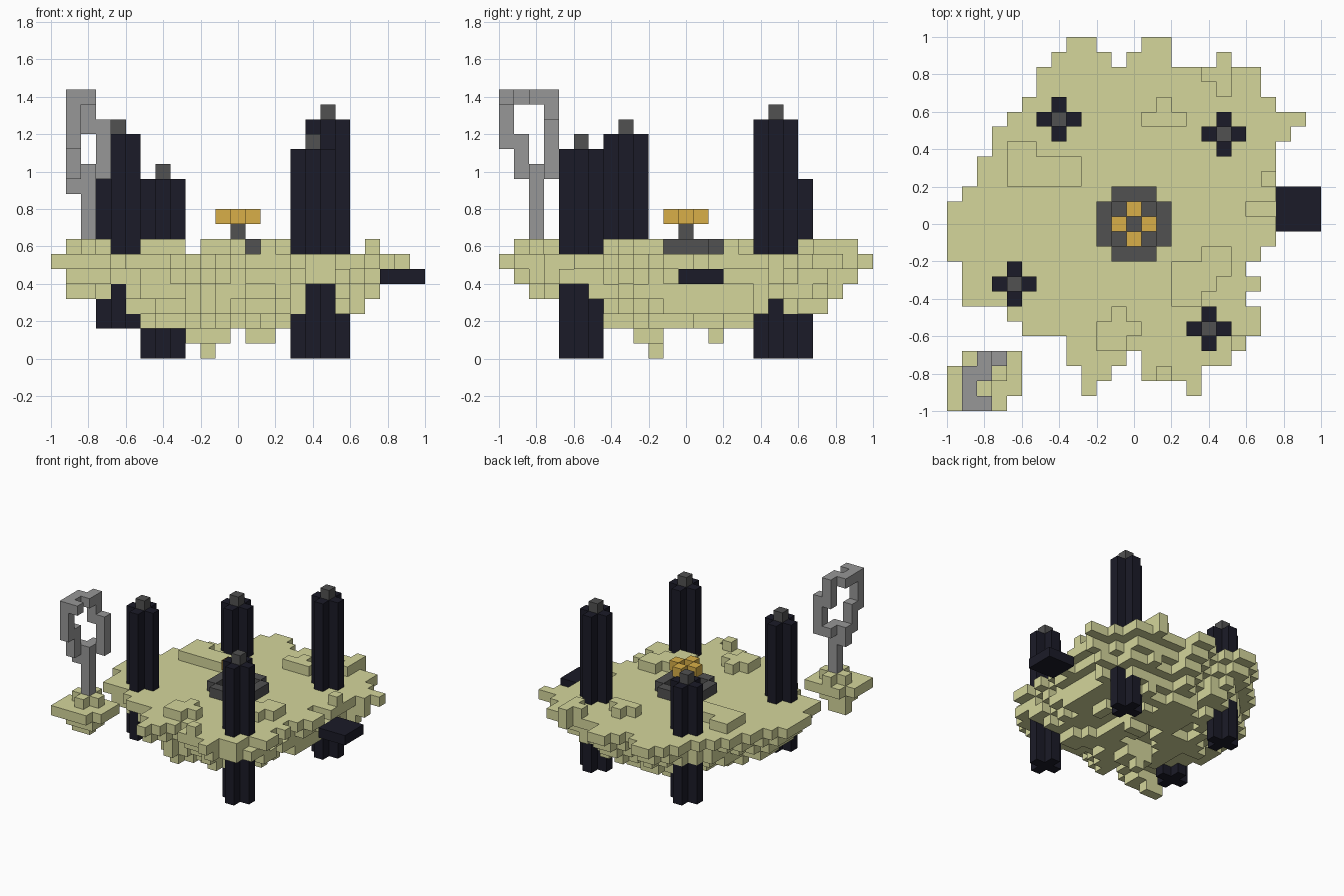
import bpy
import bmesh
from mathutils import Vector, noise

S = 0.08  # size of one block

cube = bpy.data.objects.get("Cube")
if cube:
    bpy.data.objects.remove(cube)


def material(name, r, g, b):
    m = bpy.data.materials.new(name)
    m.use_nodes = True
    m.diffuse_color = (r, g, b, 1)
    m.node_tree.nodes["Principled BSDF"].inputs["Base Color"].default_value = (r, g, b, 1)
    return m


sand = material("pale olive sand", 0.66, 0.67, 0.33)
obsidian = material("dark navy stone", 0.011, 0.011, 0.021)
charcoal = material("charcoal stone", 0.083, 0.083, 0.083)
grey = material("mid grey stone", 0.31, 0.31, 0.31)
gold = material("gold", 0.69, 0.43, 0.065)


def box(x0, x1, y0, y1, z0, z1):
    """Set of block cells, limits included."""
    return {(x, y, z) for x in range(x0, x1 + 1)
            for y in range(y0, y1 + 1) for z in range(z0, z1 + 1)}


def plus(x, y, z0, z1):
    return box(x - 1, x + 1, y, y, z0, z1) | box(x, x, y - 1, y + 1, z0, z1)


def blocks(name, cells, mat):
    """Mesh of only the exposed faces of a set of cells."""
    bm = bmesh.new()
    verts = {}

    def vert(p):
        key = tuple(round(c * 2) for c in p)
        if key not in verts:
            verts[key] = bm.verts.new(p * S)
        return verts[key]

    for cell in sorted(cells):
        centre = Vector(cell) + Vector((0, 0, 0.5))
        for axis in range(3):
            for sign in (-1, 1):
                n = Vector((0, 0, 0))
                n[axis] = sign
                if tuple(int(a + b) for a, b in zip(cell, n)) in cells:
                    continue
                u = Vector((0, 0, 0))
                u[(axis + 1) % 3] = 0.5
                v = n.cross(u)
                mid = centre + n / 2
                bm.faces.new([vert(mid + a * u + b * v)
                              for a, b in ((-1, -1), (1, -1), (1, 1), (-1, 1))])
    mesh = bpy.data.meshes.new(name)
    bm.to_mesh(mesh)
    bm.free()
    mesh.materials.append(mat)
    obj = bpy.data.objects.new(name, mesh)
    bpy.context.collection.objects.link(obj)
    return obj


# Island outline: for each row from back to front, the spans of blocks
rows = [
    [(-4, -3), (1, 2)], [(-5, -2), (0, 2), (6, 6)], [(-6, 8)], [(-6, 8)],
    [(-7, 9)], [(-8, 11)], [(-9, 10)], [(-9, 9)], [(-10, 9)], [(-10, 9)],
    [(-11, 9)], [(-12, 9)], [(-12, 9)], [(-12, 9)], [(-12, 8)], [(-11, 7)],
    [(-11, 8)], [(-11, 7)], [(-8, 8)], [(-7, 8)], [(-4, 6)],
    [(-4, -1), (1, 6)], [(-3, -2), (1, 4)], [(-3, -3), (4, 4)],
]
outline = {(x, 12 - i) for i, spans in enumerate(rows)
           for a, b in spans for x in range(a, b + 1)}

# Island body: outline shrinking towards a ragged, patchy underside
island = set()
for layer, scale in ((6, 1), (5, 0.92), (4, 0.84), (3, 0.75), (2, 0.62)):
    for x in range(-12, 13):
        for y in range(-12, 13):
            solid = layer > 2 or noise.noise(Vector((x, y, 0)) * 0.37) > -0.12
            if solid and (round(x / scale), round(y / scale)) in outline:
                island.add((x, y, layer))

# Lumps hanging underneath
island |= box(-3, -1, -3, -2, 1, 2) | box(1, 2, 2, 2, 1, 2) | {(-2, -2, 0)}

# Hollows around the pillar feet, a ledge above one, and a dip by the slab
island -= box(5, 9, -9, -8, 3, 4) | box(6, 9, -7, -7, 3, 4)
island -= box(7, 9, 6, 7, 3, 3) | box(-7, -7, -8, -5, 2, 3)
island |= box(5, 6, -9, -8, 5, 5) | box(6, 7, -8, -7, 5, 5)
island -= box(8, 9, 1, 1, 6, 6)
island |= box(8, 9, 1, 1, 5, 5)

# Raised patches on the ground
for patch in ((-8, -7, 5, 5), (-8, -4, 3, 4), (1, 3, 7, 7), (2, 2, 8, 8),
              (5, 6, 10, 10), (6, 6, 9, 11), (9, 9, 3, 3), (5, 6, -2, -2),
              (3, 6, -3, -3), (3, 5, -4, -4), (3, 4, -5, -5), (-1, -1, -6, -6),
              (-2, 0, -7, -7), (-2, -1, -8, -8), (2, 2, -10, -10)):
    island |= box(*patch, 7, 7)
blocks("island", island, sand)

# Small separate islet
islet = box(-12, -8, -12, -9, 6, 6) - {(-12, -9, 6), (-8, -12, 6)}
islet |= box(-11, -9, -11, -10, 5, 5) | {(-10, -10, 4), (-11, -10, 4)}
islet |= plus(-10, -10, 7, 7)
blocks("islet", islet, sand)

# Hooped monument on the islet
hoop = box(-10, -10, -10, -10, 8, 12) | {(-11, -10, 11), (-11, -10, 12)}
hoop |= box(-9, -9, -9, -9, 12, 15) | box(-10, -10, -9, -9, 15, 17)
hoop |= box(-11, -11, -12, -10, 17, 17) | {(-10, -10, 17), (-10, -12, 17)}
hoop |= box(-11, -11, -12, -12, 14, 16) | box(-11, -11, -11, -11, 12, 14)
hoop |= {(-10, -9, 12)}
blocks("hoop_monument", hoop, grey)

# Four pillars with caps: x, y, bottom, top layer
for name, x, y, low, high in (("back_right", -5, 7, 0, 11),
                              ("back_left", 6, 6, 0, 15),
                              ("front_right", -8, -4, 2, 14),
                              ("front_left", 5, -7, 0, 13)):
    blocks(name + "_pillar", plus(x, y, low, high), obsidian)
    blocks(name + "_pillar_cap", {(x, y, high + 1)}, charcoal)

# Side landing slab
blocks("landing_slab", box(10, 12, 0, 2, 5, 5), obsidian)

# Central fountain: basin rim with floor, post and gold crown
rim = box(-2, 2, -2, 2, 7, 7) - box(-1, 1, -1, 1, 7, 7)
rim -= {(x, y, 7) for x in (-2, 2) for y in (-2, 2)}
blocks("basin_rim", rim, charcoal)
floor = blocks("basin_floor", box(-1, 1, -1, 1, 6, 6), charcoal)
floor.location.z = 0.005
blocks("centre_post", box(0, 0, 0, 0, 7, 8), charcoal)
blocks("gold_crown", plus(0, 0, 9, 9) - {(0, 0, 9)}, gold)
